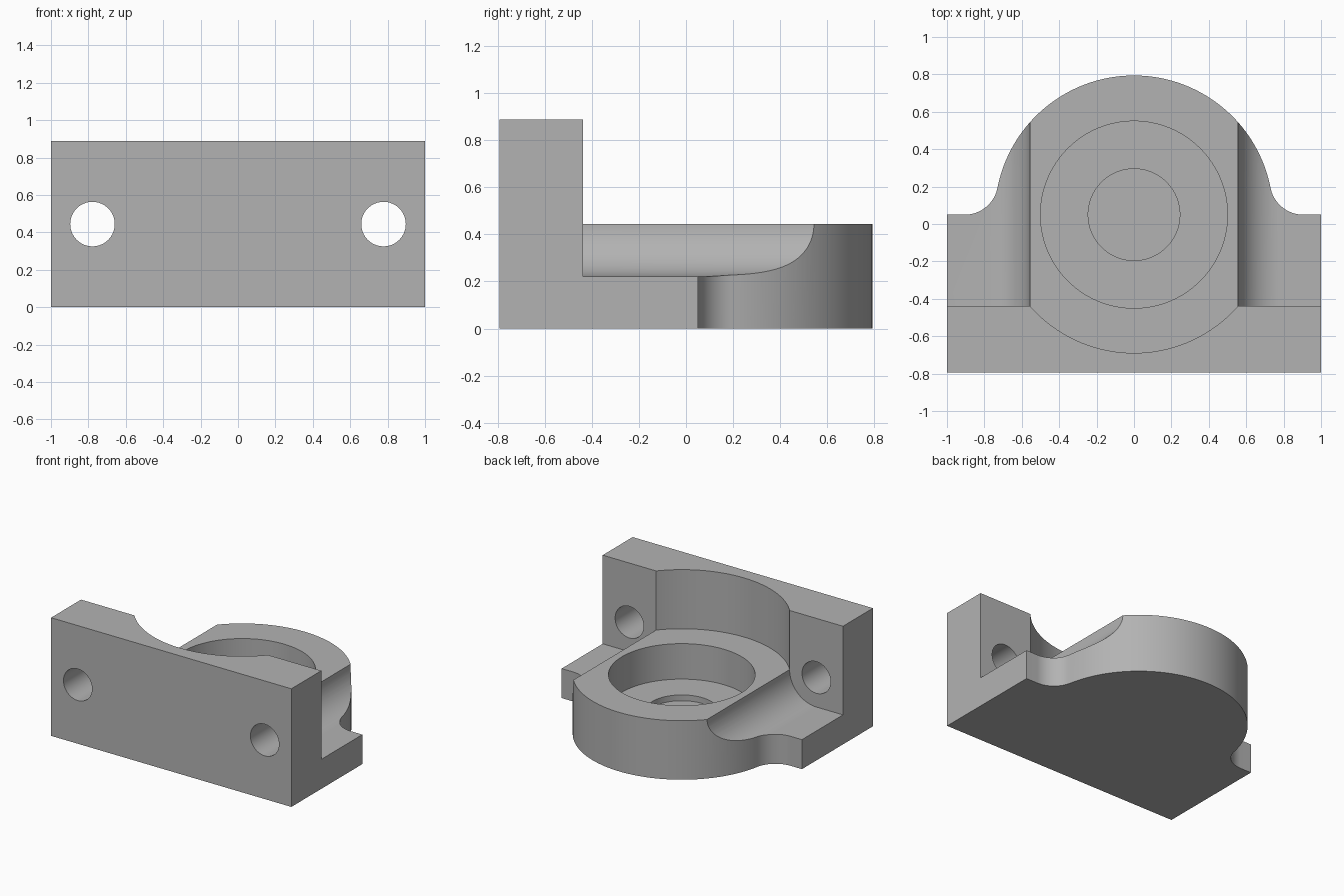
import bpy, bmesh, math
from mathutils import Vector

old = bpy.data.objects.get("Cube")
if old:
    bpy.data.objects.remove(old, do_unlink=True)

HEIGHT, DECK, LEDGE = 0.889, 0.444, 0.222   # plate top, boss top, side ledges
FRONT, PLATE_BACK, CY = -0.794, -0.438, 0.05
BOSS_R, FILLET_R, SHOULDER = 0.744, 0.178, 0.556


def arc(cx, cy, r, a0, a1, n):
    return [(cx + r * math.cos(a0 + (a1 - a0) * i / n),
             cy + r * math.sin(a0 + (a1 - a0) * i / n)) for i in range(n + 1)]


def mirrored(half):
    """Close a right-hand outline with its left-hand mirror image."""
    return half + [(-x, y) for x, y in reversed(half) if abs(x) > 1e-5]


def prism(name, points, place, direction):
    """Extrude a flat outline; place maps 2D points into space."""
    bm = bmesh.new()
    face = bm.faces.new([bm.verts.new(place(u, v)) for u, v in points])
    ext = bmesh.ops.extrude_face_region(bm, geom=[face])
    moved = [g for g in ext["geom"] if isinstance(g, bmesh.types.BMVert)]
    bmesh.ops.translate(bm, verts=moved, vec=Vector(direction))
    bmesh.ops.recalc_face_normals(bm, faces=bm.faces)
    mesh = bpy.data.meshes.new(name)
    bm.to_mesh(mesh)
    bm.free()
    obj = bpy.data.objects.new(name, mesh)
    bpy.context.collection.objects.link(obj)
    return obj


def cut(body, cutter):
    cutter.hide_render = True
    mod = body.modifiers.new("cut", 'BOOLEAN')
    mod.operation, mod.solver, mod.object = 'DIFFERENCE', 'EXACT', cutter
    bpy.context.view_layer.objects.active = body
    bpy.ops.object.modifier_apply(modifier=mod.name)
    bpy.data.objects.remove(cutter, do_unlink=True)


def upright_disc(name, r, z0, z1):
    ring = arc(0, CY, r, 0, math.tau, 128)[:-1]
    return prism(name, ring, lambda x, y: (x, y, z0), (0, 0, z1 - z0))


# Body: plan outline with a round boss blended into the wings
fx = math.sqrt(BOSS_R ** 2 + 2 * BOSS_R * FILLET_R)
blend = math.atan2(FILLET_R, fx)
half = [(1, FRONT), (1, CY)]
half += arc(fx, CY + FILLET_R, FILLET_R, -math.pi / 2, -math.pi + blend, 20)
half += arc(0, CY, BOSS_R, blend, math.pi / 2, 40)[1:]
body = prism("bearing_bracket", mirrored(half), lambda x, y: (x, y, 0), (0, 0, HEIGHT))

# Clear the space behind the plate, leaving concave shoulders down to the ledges
side = [(1.2, 1.2), (1.2, LEDGE)]
side += arc(SHOULDER + LEDGE, DECK, LEDGE, -math.pi / 2, -math.pi, 24)
cut(body, prism("shoulder_cutter", mirrored(side),
                lambda x, z: (x, PLATE_BACK, z), (0, 2, 0)))

# Round relief in the plate above the boss
relief_r = math.hypot(SHOULDER, CY - PLATE_BACK)
cut(body, upright_disc("relief_cutter", relief_r, DECK, 1.2))

# Blind bore and its shallow centre recess
cut(body, upright_disc("bore_cutter", 0.5, DECK - 0.267, 1.2))
cut(body, upright_disc("recess_cutter", 0.245, DECK - 0.311, 1.2))

# Mounting holes through the plate
for sx in (-0.778, 0.778):
    ring = arc(sx, DECK, 0.119, 0, math.tau, 64)[:-1]
    cut(body, prism("hole_cutter", ring, lambda x, z: (x, -1, z), (0, 0.8, 0)))

# Plain grey finish
grey = bpy.data.materials.new("grey_metal")
grey.use_nodes = True
colour = (0.45, 0.45, 0.45, 1)
grey.diffuse_color = colour
grey.node_tree.nodes["Principled BSDF"].inputs["Base Color"].default_value = colour
body.data.materials.clear()
body.data.materials.append(grey)

bpy.ops.object.select_all(action='DESELECT')
body.select_set(True)
bpy.context.view_layer.objects.active = body
bpy.ops.object.shade_smooth_by_angle(angle=math.radians(25))
